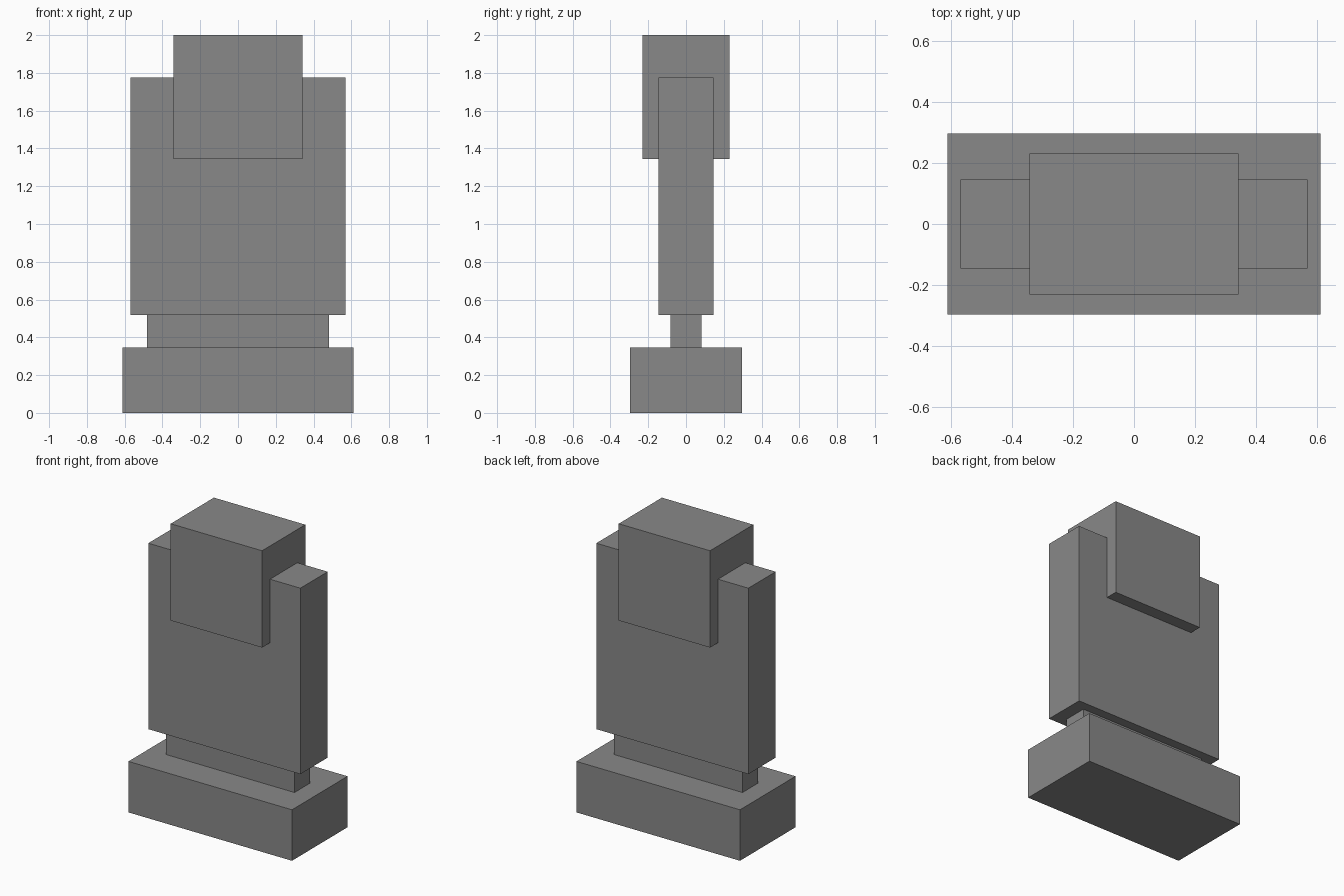
import bpy

# Remove the default cube
cube = bpy.data.objects.get("Cube")
if cube:
    bpy.data.objects.remove(cube, do_unlink=True)

# Single stone colour
STONE = (0.25, 0.25, 0.25, 1.0)
stone = bpy.data.materials.new("stone_grey")
stone.use_nodes = True
stone.diffuse_color = STONE
stone.node_tree.nodes["Principled BSDF"].inputs["Base Color"].default_value = STONE


def block(name, width, depth, bottom, top):
    """Box centred on the vertical axis, between two heights."""
    bpy.ops.mesh.primitive_cube_add(size=1, location=(0, 0, (bottom + top) / 2))
    obj = bpy.context.object
    obj.name = name
    obj.scale = (width, depth, top - bottom)
    bpy.ops.object.transform_apply(location=False, rotation=False, scale=True)
    obj.data.materials.append(stone)
    return obj


# Stacked parts, from the ground up
block("base", 1.224, 0.594, 0.0, 0.345)
block("neck", 0.962, 0.166, 0.345, 0.517)
block("body", 1.138, 0.292, 0.517, 1.775)
block("head", 0.684, 0.462, 1.345, 2.0)
